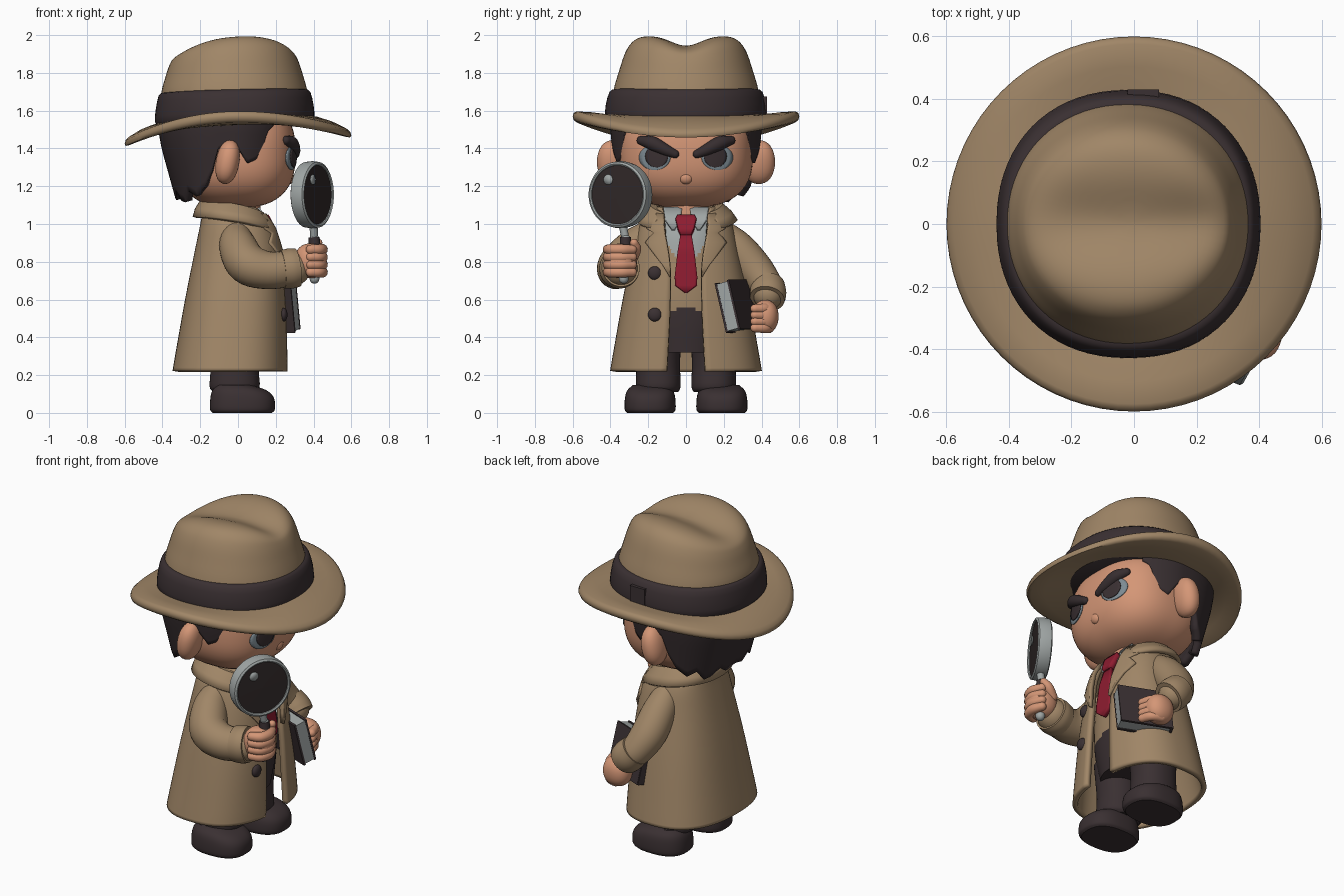
import bpy, bmesh, math
from mathutils import Vector, Matrix

if "Cube" in bpy.data.objects:
    bpy.data.objects.remove(bpy.data.objects["Cube"])

def mat(name, *rgb):
    m = bpy.data.materials.new(name)
    m.diffuse_color = [((c / 255 + .055) / 1.055) ** 2.4 for c in rgb] + [1]
    m.use_nodes = True
    m.node_tree.nodes["Principled BSDF"].inputs["Base Color"].default_value = m.diffuse_color
    return m

TAN = mat("tan cloth", 160, 134, 103)
DARK = mat("dark cloth", 58, 48, 50)
HAIR = mat("dark hair", 54, 45, 47)
SKIN = mat("skin", 212, 150, 118)
RED = mat("red tie", 142, 28, 48)
GREY = mat("light grey", 160, 166, 165)
EYE = mat("eye blue grey", 126, 140, 148)
LENS = mat("dark lens", 48, 40, 40)

# ---------- helpers ----------
def make(name, verts, faces, mats, rule=None, thick=0, angle=42):
    me = bpy.data.meshes.new(name)
    me.from_pydata([tuple(v) for v in verts], [], faces)
    bm = bmesh.new(); bm.from_mesh(me)
    bmesh.ops.remove_doubles(bm, verts=bm.verts, dist=1e-5)
    bmesh.ops.recalc_face_normals(bm, faces=bm.faces)
    bm.to_mesh(me); bm.free()
    ob = bpy.data.objects.new(name, me)
    bpy.context.collection.objects.link(ob)
    for m in (mats if isinstance(mats, list) else [mats]):
        me.materials.append(m)
    if rule:
        for p in me.polygons:
            p.material_index = rule(p.center)
    bpy.ops.object.select_all(action='DESELECT')
    ob.select_set(True); bpy.context.view_layer.objects.active = ob
    bpy.ops.object.shade_smooth_by_angle(angle=math.radians(angle))
    if thick:
        s = ob.modifiers.new("thickness", 'SOLIDIFY')
        s.thickness, s.offset = thick, 0
    return ob

def grid(name, rows, mats, closed=False, caps=False, **kw):
    n, faces = len(rows[0]), []
    for i in range(len(rows) - 1):
        for j in range(n if closed else n - 1):
            k = (j + 1) % n
            faces.append((i*n + j, i*n + k, (i+1)*n + k, (i+1)*n + j))
    if caps:
        faces += [tuple(range(n)), tuple(range((len(rows)-1)*n, len(rows)*n))]
    return make(name, [v for r in rows for v in r], faces, mats, **kw)

def cat(rows, k=5):
    """Catmull-Rom through tuples"""
    p = [Vector(r) for r in rows]
    p = [2*p[0] - p[1]] + p + [2*p[-1] - p[-2]]
    out = []
    for i in range(1, len(p) - 2):
        a, b, c, d = p[i-1:i+3]
        for s in range(k):
            t = s / k
            out.append(.5*(2*b + (c-a)*t + (2*a-5*b+4*c-d)*t*t + (3*b-a-3*c+d)*t**3))
    return out + [p[-2]]

def lin(tab, x):
    """piecewise linear lookup, columns after the first"""
    if x <= tab[0][0]: return tab[0][1:]
    for a, b in zip(tab, tab[1:]):
        if x <= b[0]:
            t = (x - a[0]) / (b[0] - a[0])
            return [u + (v-u)*t for u, v in zip(a[1:], b[1:])]
    return tab[-1][1:]

def oval(xb, xf, ry, a, n):
    c, s = math.cos(a), math.sin(a)
    f = lambda v: math.copysign(abs(v)**(2/n), v)
    return (xb+xf)/2 + (xf-xb)/2*f(c), ry*f(s)

def stack(name, rows, mats, cy=0, n=2.2, seg=48, k=4, mod=None, **kw):
    """smooth stack of ovals; rows are (z, back x, front x, half width)"""
    out = []
    for z, xb, xf, ry in (cat(rows, k) if k > 1 else rows):
        ring = []
        for j in range(seg):
            x, y = oval(xb, xf, ry, 2*math.pi*j/seg, n)
            ring.append((x, y + cy, mod(x, y, z) if mod else z))
        out.append(ring)
    return grid(name, out, mats, closed=True, caps=True, **kw)

def tube(name, pts, m, seg=20, rnd=True):
    """round tube through (x, y, z, radius) points"""
    p = cat(pts)
    P, R = [v.to_3d() for v in p], [v[3] for v in p]
    T = [(P[min(i+1, len(P)-1)] - P[max(i-1, 0)]).normalized() for i in range(len(P))]
    up, rows = T[0].orthogonal().normalized(), []
    angs = [math.radians(d) for d in (80, 60, 40, 20)] if rnd else []
    steps = [(P[0] - T[0]*R[0]*math.sin(d), R[0]*math.cos(d), T[0]) for d in angs]
    steps += list(zip(P, R, T))
    steps += [(P[-1] + T[-1]*R[-1]*math.sin(d), R[-1]*math.cos(d), T[-1]) for d in angs[::-1]]
    for c, r, t in steps:
        up = (up - t*up.dot(t)).normalized()
        w = t.cross(up)
        rows.append([c + r*(up*math.cos(q) + w*math.sin(q))
                     for q in (2*math.pi*j/seg for j in range(seg))])
    return grid(name, rows, m, closed=True, caps=True)

def ball(name, loc, rad, m, n=2, rot=None, seg=32):
    rows = []
    for i in range(seg // 2 + 1):
        th = math.pi*i/(seg//2)
        row = []
        for j in range(seg):
            a = 2*math.pi*j/seg
            d = Vector((math.sin(th)*math.cos(a), math.sin(th)*math.sin(a), math.cos(th)))
            d /= sum(abs(c)**n for c in d)**(1/n)
            v = Vector((d.x*rad[0], d.y*rad[1], d.z*rad[2]))
            row.append((rot @ v if rot else v) + Vector(loc))
        rows.append(row)
    return grid(name, rows, m, closed=True)

def patch(name, rows, surf, off, m, thick, cols=8):
    """thin plate laid on a surface; rows are (z, y start, y end)"""
    return grid(name, [[(surf(a+(b-a)*j/cols, z) + off, a+(b-a)*j/cols, z)
                        for j in range(cols+1)] for z, a, b in rows], m, thick=thick)

def box(name, M, lo, hi, m):
    v = [M @ Vector((x, y, z)) for x in (lo[0], hi[0]) for y in (lo[1], hi[1]) for z in (lo[2], hi[2])]
    return make(name, v, [(0,1,3,2), (4,6,7,5), (0,4,5,1), (2,3,7,6), (0,2,6,4), (1,5,7,3)], m, angle=20)

# ---------- hat ----------
def crown_z(x, y, z):
    """squash the dome towards a sloped top with a teardrop dent"""
    if z < 1.7: return z
    slope = .5*max(0, .05-x)**2 + .5*max(0, x-.05)**2
    dent = .058*math.exp(-(y/(.125 - .1*max(0, x)))**2) / (1 + (abs(x)/.3)**6)
    return 1.7 + (z-1.7)*(.302 - slope - dent*min(1, max(0, (z-1.8)/.17)))/.305
top = [(1.55,-.41,.385,.40), (1.70,-.405,.368,.385), (1.82,-.383,.34,.352), (1.91,-.362,.315,.322),
       (1.965,-.335,.287,.287), (1.995,-.27,.23,.235), (2.005,-.16,.13,.14), (2.005,-.02,.01,.01)]
stack("hat_crown", top, TAN, seg=72, n=2.1, mod=crown_z, angle=60)
stack("hat_band", [(1.53,-.42,.39,.41), (1.55,-.44,.405,.428), (1.62,-.435,.40,.425),
                   (1.69,-.42,.383,.405), (1.705,-.40,.36,.38)], DARK, seg=72, k=2,
      mod=lambda x, y, z: z + .025*x + .06*y*y)
box("hat_band_bow", Matrix.Translation((.03, .408, 1.63)), (-.05,-.02,-.065), (.05,.022,.045), DARK)
rows = []
for f, up in ((0,.022), (.3,.028), (.6,.034), (.9,.03), (.975,.02), (1,0),
              (.975,-.02), (.9,-.03), (.6,-.03), (.3,-.026), (0,-.022)):
    ring = []
    for j in range(72):
        a = 2*math.pi*j/72
        c, s = math.cos(a), math.sin(a)
        zi = 1.545 + .02*c
        ze = 1.570 - (.10 if c > 0 else .145)*c*c
        ring.append((-.02*(1-f) + (.36+.24*f)*c, (.36+.24*f)*s, zi + (ze-zi)*f**1.4 + up*(1 - .25*c*c)))
    rows.append(ring)
grid("hat_brim", rows, TAN, closed=True, angle=60)

# ---------- head ----------
HC, HR, HN = (-.01, 0, 1.375), (.315, .355, .29), 2.6
def face_x(y, z):
    q = 1 - abs(y/HR[1])**HN - abs((z-HC[2])/HR[2])**HN
    return HC[0] + HR[0]*max(q, 0)**(1/HN)
ball("head", HC, HR, SKIN, HN, seg=64)
ball("nose", (.268, 0, 1.245), (.03, .04, .035), SKIN)
stack("neck", [(.98,-.12,.12,.12), (1.15,-.12,.12,.12)], SKIN)
def ellipse(cy, cz, ry, rz):
    return [(cz + rz*math.sin(t), cy - ry*math.cos(t), cy + ry*math.cos(t))
            for t in (math.pi*(i/12 - .5) for i in range(13))]
for s, side in ((-1, "right"), (1, "left")):
    patch(side + "_eye", ellipse(s*.165, 1.352, .083, .066), face_x, .003, EYE, .006)
    patch(side + "_pupil", ellipse(s*.155, 1.358, .06, .058), face_x, .008, DARK, .006)
    tube(side + "_eyebrow", [(face_x(s*y, z), s*y, z, r) for y, z, r in
         ((.058,1.37,.022), (.11,1.393,.031), (.18,1.428,.037), (.237,1.442,.024))], HAIR)
    ball(side + "_ear", (-.055, s*.385, 1.328), (.062, .086, .117), SKIN, 2.2,
         Matrix.Rotation(math.radians(10), 3, 'Y'))

# hair shell with a wavy lower edge
LOW = [(48,1.52), (55,1.49), (59,1.40), (65,1.345), (74,1.325), (80,1.37), (88,1.43), (98,1.40), (104,1.28),
       (112,1.2), (124,1.15), (134,1.18), (144,1.12), (152,1.13), (162,1.17), (171,1.13), (180,1.15)]
WID = [(1.12,.74), (1.28,.86), (1.40,.95), (1.5,1), (1.62,1)]
rows = []
for i in range(13):
    row = []
    for d in range(48, 313, 2):
        low = lin(LOW, d if d <= 180 else 360 - d)[0]
        z = 1.6 + (low - 1.6)*i/12
        k = lin(WID, z)[0]
        c, y = oval(-1, 1, .378, math.radians(d), 2 if 90 > d or d > 270 else 2.5)
        row.append((-.03 + (.30 if c > 0 else .37)*c*k, y*(1 + k)/2, z))
    rows.append(row)
grid("hair", rows, HAIR, thick=.045)

# ---------- torso, legs and shoes ----------
stack("vest_and_trousers", [(.32,-.2,.17,.2), (.5,-.2,.19,.24), (.7,-.18,.195,.23), (.9,-.15,.175,.2),
      (1.0,-.12,.14,.17), (1.08,-.1,.10,.13)], [TAN, DARK, GREY], seg=144, k=10,
      rule=lambda c: 1 if c.z < .56 - .25*min(abs(c.y), .1) else
      2 if c.z > .8 and abs(c.y) < .05 + (c.z-.82)*.7 and c.x > 0 else 0)
for s, side in ((-1, "right"), (1, "left")):
    stack(side + "_leg", [(.11,-.13,.09,.105), (.14,-.15,.115,.118), (.25,-.145,.11,.116), (.45,-.15,.13,.12)],
          DARK, cy=s*.147)
    stack(side + "_shoe", [(0,-.135,.18,.122), (.02,-.148,.195,.135), (.08,-.146,.19,.133),
                           (.12,-.135,.15,.12), (.148,-.11,.07,.09)], DARK, cy=s*.19, n=2.5)

# ---------- coat ----------
COAT = [(.22,-.332,.252,.387), (.32,-.315,.25,.37), (.6,-.265,.24,.32), (.85,-.215,.215,.267),
        (.98,-.188,.18,.235), (1.04,-.175,.145,.20), (1.08,-.15,.12,.15)]
GAP = [(.22,.10), (.5,.085), (.7,.08), (.9,.105), (1.08,.12)]
CN = 2.5
def coat_x(y, z):
    xb, xf, ry = lin(COAT, z)
    return (xb+xf)/2 + (xf-xb)/2*max(0, 1 - abs(y/ry)**CN)**(1/CN)
rows = []
for z, xb, xf, ry in cat(COAT, 5):
    a0 = math.asin((lin(GAP, z)[0]/ry)**(CN/2))
    rows.append([(*oval(xb, xf, ry, a0 + (2*math.pi - 2*a0)*j/72, CN), z) for j in range(73)])
grid("coat", rows, TAN, thick=.03)

# folded collar
rows = []
for xb, xf, ry, z in ((-.15,.12,.13,1.06), (-.175,.14,.15,1.112), (-.195,.165,.19,1.115),
                      (-.217,.19,.235,1.075), (-.228,.205,.262,1.035)):
    row = []
    for j in range(61):
        a = math.radians(38 + 284*j/60)
        x, y = oval(xb, xf, ry, a, 2.2)
        row.append((x, y, z - .08*((1 + math.cos(a))/2)**2))
    rows.append(row)
grid("coat_collar", rows, TAN, thick=.025)
for s, side in ((-1, "right"), (1, "left")):
    patch(side + "_lapel", [(z, s*a, s*b) for z, a, b in
          ((.72,.08,.085), (.78,.083,.12), (.84,.09,.165), (.90,.1,.21), (.925,.105,.19),
           (.95,.11,.165), (.97,.112,.2), (1.0,.115,.2), (1.05,.115,.17))], coat_x, .022, TAN, .024)
for z in (.74, .52):
    ball("coat_button", (coat_x(-.165, z) + .018, -.165, z), (.02, .036, .036), DARK)

# shirt collar and tie
def chest(y, z):
    return lin([(.6,.195), (.9,.172), (1.0,.138), (1.08,.09)], z)[0]
for s, side in ((-1, "right"), (1, "left")):
    patch(side + "_shirt_collar", [(z, s*a, s*b) for z, a, b in
          ((.97,.06,.075), (1.02,.03,.11), (1.085,.02,.12))], chest, .015, GREY, .02)
patch("tie", [(z, -w, w) for z, w in ((.635,.005), (.675,.058), (.72,.06), (.85,.045), (.95,.028))],
      chest, .025, RED, .03)
patch("tie_knot", [(z, -w, w) for z, w in ((.94,.028), (.97,.042), (1.02,.055), (1.04,.045))],
      chest, .03, RED, .04)

# ---------- arms ----------
tube("right_sleeve", [(-.01,-.19,.95,.075), (.0,-.27,.88,.10), (.05,-.35,.79,.11),
                      (.16,-.37,.755,.10), (.29,-.35,.765,.095)], TAN, 28)
tube("right_cuff", [(.235,-.36,.76,.102), (.28,-.352,.765,.107), (.315,-.345,.77,.102)], TAN, 28, False)
tube("left_sleeve", [(-.01,.19,.95,.075), (-.01,.27,.87,.095), (.0,.36,.76,.10),
                     (.04,.425,.67,.088), (.08,.435,.63,.083)], TAN, 28)
tube("left_cuff", [(.04,.43,.675,.092), (.08,.435,.635,.096), (.11,.43,.605,.092)], TAN, 28, False)

# right hand around the handle
ball("right_hand", (.385,-.345,.805), (.085, .085, .092), SKIN, 2.3)
for i in range(4):
    z = .745 + .04*i
    tube("right_finger", [(.385,-.415,z,.026), (.43,-.395,z,.029), (.447,-.34,z,.029), (.43,-.285,z,.025)], SKIN, 12)
tube("right_thumb", [(.36,-.28,.83,.03), (.40,-.265,.87,.028), (.425,-.275,.90,.022)], SKIN, 14)

# left hand gripping the book
ball("left_hand", (.17,.42,.51), (.085, .07, .088), SKIN, 2.2)
for i in range(4):
    z = .45 + .034*i
    tube("left_finger", [(.17,.44,z,.028), (.22,.42,z,.028), (.245,.365,z,.024)], SKIN, 12)

# ---------- book ----------
B = (Matrix.Translation((.165, .275, .565)) @ Matrix.Rotation(math.radians(-22), 4, 'Z')
     @ Matrix.Rotation(math.radians(14), 4, 'X'))
box("book_pages", B, (-.14,-.032,-.128), (.149,.032,.128), GREY)
for s in (-1, 1):
    box("book_cover", B, (-.15, s*.036-.006, -.135), (.15, s*.036+.006, .135), DARK)
box("book_spine", B, (-.155,-.04,-.135), (-.14,.04,.135), DARK)

# ---------- magnifying glass ----------
G = Matrix.Translation((.393,-.347,1.155)) @ Matrix.Rotation(math.radians(-29), 4, 'Z')
def ring_row(prof, seg=56):
    return [[G @ Vector((x, r*math.cos(q), r*math.sin(q)))
             for q in (2*math.pi*j/seg for j in range(seg))] for x, r in prof]
rim = [(.036,.156), (.041,.163), (.034,.174), (.0,.178), (-.034,.174), (-.041,.163), (-.036,.156), (-.0,.15), (.036,.156)]
grid("magnifier_rim", ring_row(rim), GREY, closed=True)
grid("magnifier_lens", ring_row([(.034,.001), (.03,.157), (-.03,.157), (-.034,.001)]), LENS, closed=True, caps=True)
glint = [[G @ Vector((.035, -.055 + r*math.cos(q), .08 + r*math.sin(q)))
          for q in (2*math.pi*j/20 for j in range(20))] for r in (0, .027)]
grid("lens_glint", glint, GREY, closed=True, thick=.004)
tube("magnifier_handle", [(.405,-.33,.71,.026), (.405,-.325,.85,.026), (.405,-.32,.92,.026)], GREY, 16)
tube("magnifier_grip", [(.405,-.32,.89,.031), (.403,-.32,.93,.029)], DARK, 16, False)
tube("magnifier_neck", [(.403,-.32,.92,.02), (.40,-.335,.995,.022)], GREY, 16, False)
